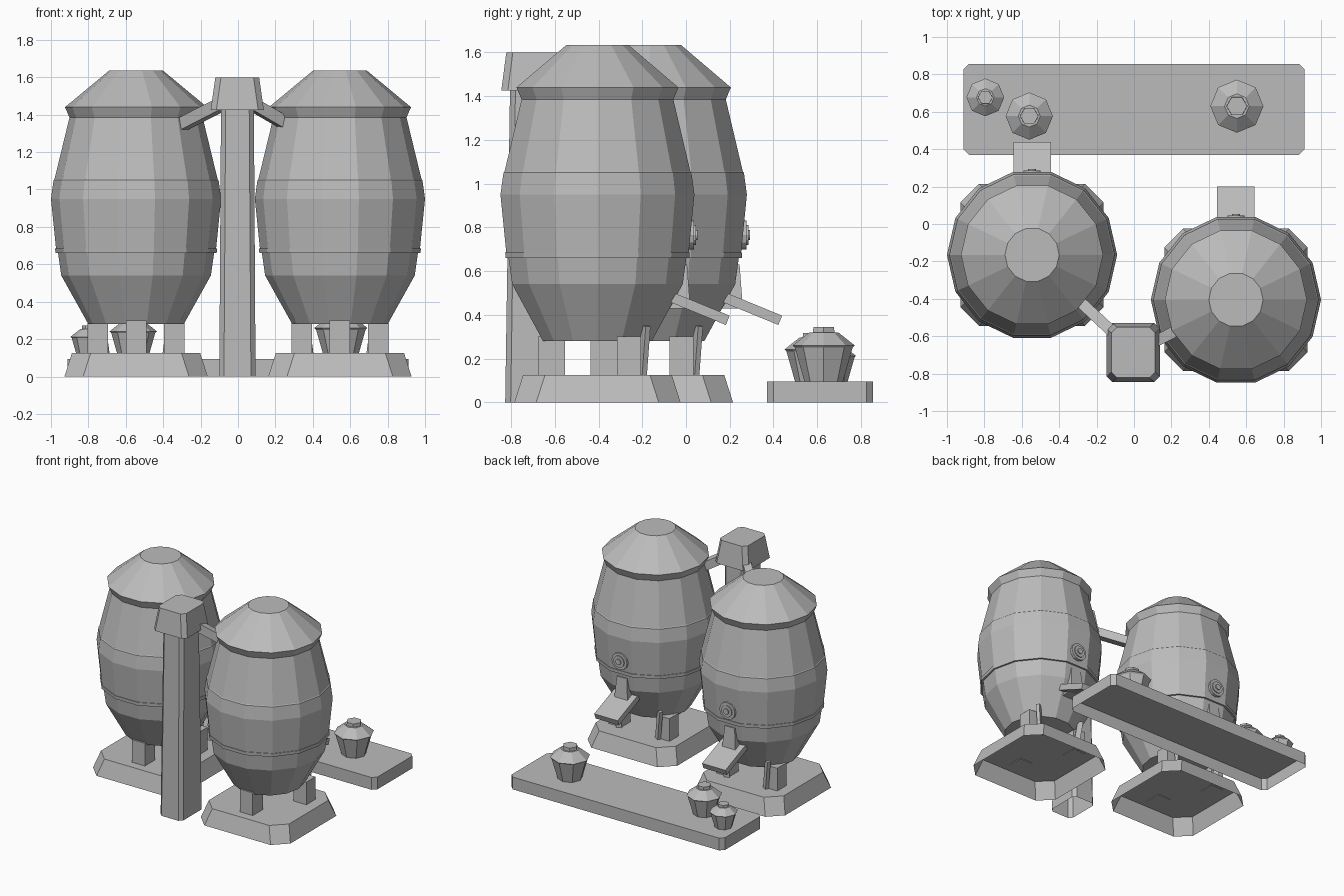
import bpy
import math
from mathutils import Vector, Matrix

old = bpy.data.objects.get("Cube")
if old:
    bpy.data.objects.remove(old, do_unlink=True)

GREY = (0.5, 0.5, 0.5, 1.0)
grey = bpy.data.materials.new("plain_grey")
grey.use_nodes = True
grey.diffuse_color = GREY
grey.node_tree.nodes["Principled BSDF"].inputs["Base Color"].default_value = GREY


def loft(name, rings, bottom=True, matrix=None):
    """Skin a stack of equal rings, listed from the bottom up."""
    n = len(rings[0])
    verts = [p for ring in rings for p in ring]
    faces = []
    for k in range(len(rings) - 1):
        for i in range(n):
            j = (i + 1) % n
            a, b = k * n, (k + 1) * n
            faces.append((a + i, a + j, b + j, b + i))
    faces.append(tuple(range(len(verts) - n, len(verts))))
    if bottom:
        faces.append(tuple(reversed(range(n))))
    mesh = bpy.data.meshes.new(name)
    mesh.from_pydata(verts, [], faces)
    if matrix:
        mesh.transform(matrix)
    mesh.materials.append(grey)
    obj = bpy.data.objects.new(name, mesh)
    bpy.context.collection.objects.link(obj)
    return obj


def lathe(name, profile, sides, centre=(0, 0, 0), scale=1.0, tilt=0.0):
    rings = []
    for r, z in profile:
        rings.append([(r * math.cos(math.tau * i / sides),
                       r * math.sin(math.tau * i / sides), z)
                      for i in range(sides)])
    m = (Matrix.Translation(centre) @ Matrix.Rotation(tilt, 4, "X")
         @ Matrix.Scale(scale, 4))
    return loft(name, rings, matrix=m)


def plate_ring(hx, hy, cut, z):
    """Rectangle with cut corners, counter-clockwise."""
    if cut == 0:
        return [(hx, -hy, z), (hx, hy, z), (-hx, hy, z), (-hx, -hy, z)]
    return [(hx - cut, -hy, z), (hx, cut - hy, z), (hx, hy - cut, z),
            (hx - cut, hy, z), (cut - hx, hy, z), (-hx, hy - cut, z),
            (-hx, cut - hy, z), (cut - hx, -hy, z)]


def block(name, centre, low, high, z0, z1, cut=0, bottom=True):
    """Upright tapered block; low and high are half sizes."""
    rings = [plate_ring(*low, cut, z0), plate_ring(*high, cut, z1)]
    return loft(name, rings, bottom, Matrix.Translation((*centre, 0)))


def beam(name, start, end, width, depth):
    """Rectangular bar between two points."""
    start, end = Vector(start), Vector(end)
    d = end - start
    side = Vector((0, 0, 1)).cross(d).normalized()
    up = d.normalized().cross(side)
    m = Matrix((side, up, d.normalized())).transposed().to_4x4()
    m.translation = start
    rings = [plate_ring(width / 2, depth / 2, 0, z) for z in (0, d.length)]
    return loft(name, rings, matrix=m)


TANK = [(0.255, 0.28), (0.40, 0.54), (0.417, 0.66), (0.431, 0.66),
        (0.433, 0.685), (0.428, 0.685), (0.455, 0.95), (0.441, 1.05),
        (0.436, 1.055), (0.356, 1.385), (0.38, 1.44), (0.145, 1.635)]


def build_tank(label, x, y):
    lathe(label + "_tank", TANK, 14, (x, y, 0))
    block(label + "_base", (x, y), (0.383, 0.38), (0.343, 0.34),
          0, 0.125, 0.1, bottom=False)

    # Three legs, with a leaning strut behind each rear one
    block(label + "_front_leg", (x, y - 0.21), (0.055, 0.062),
          (0.055, 0.062), 0.12, 0.3)
    for side, s in (("right", -1), ("left", 1)):
        block(f"{label}_{side}_rear_leg", (x + s * 0.205, y + 0.145),
              (0.055, 0.055), (0.055, 0.055), 0.12, 0.3)
        beam(f"{label}_{side}_strut", (x + s * 0.165, y + 0.205, 0.12),
             (x + s * 0.195, y + 0.222, 0.35), 0.025, 0.04)

    # Outlet neck and sloping chute on the back
    block(label + "_outlet_neck", (x, y + 0.36), (0.06, 0.065),
          (0.042, 0.05), 0.43, 0.63)
    beam(label + "_chute", (x, y + 0.335, 0.482), (x, y + 0.596, 0.375),
         0.20, 0.046)

    # Round gauge above the outlet
    for part, r, near, far in (("plate", 0.066, 0.38, 0.442),
                               ("ring", 0.045, 0.38, 0.45),
                               ("knob", 0.022, 0.38, 0.458)):
        lathe(f"{label}_gauge_{part}", [(r, near), (r, far)], 12,
              (x, y, 0.765), tilt=-math.pi / 2)


build_tank("right", -0.545, -0.165)
build_tank("left", 0.545, -0.405)

# Pillar with head and two feed pipes
block("pillar", (-0.003, -0.69), (0.097, 0.137), (0.088, 0.115), 0, 1.43,
      0.025, bottom=False)
block("pillar_head", (-0.004, -0.687), (0.142, 0.158), (0.117, 0.135),
      1.425, 1.6, 0.03)
beam("right_feed_pipe", (-0.08, -0.61, 1.46), (-0.305, -0.40, 1.345), 0.06, 0.065)
beam("left_feed_pipe", (0.07, -0.65, 1.46), (0.26, -0.553, 1.35), 0.06, 0.065)

# Long slab with three lidded pots
block("slab", (0, 0.613), (0.912, 0.243), (0.912, 0.243), 0, 0.095, 0.03,
      bottom=False)
POT = [(0.088, 0), (0.132, 0.155), (0.142, 0.165), (0.066, 0.225)]
LID = [(0.057, 0.2), (0.055, 0.25)]
for label, x, y, s in (("large", 0.55, 0.63, 1.0),
                       ("medium", -0.56, 0.577, 0.89),
                       ("small", -0.795, 0.677, 0.71)):
    lathe(label + "_pot", POT, 8, (x, y, 0.095), s)
    lathe(label + "_pot_lid", LID, 6, (x, y, 0.095), s)
